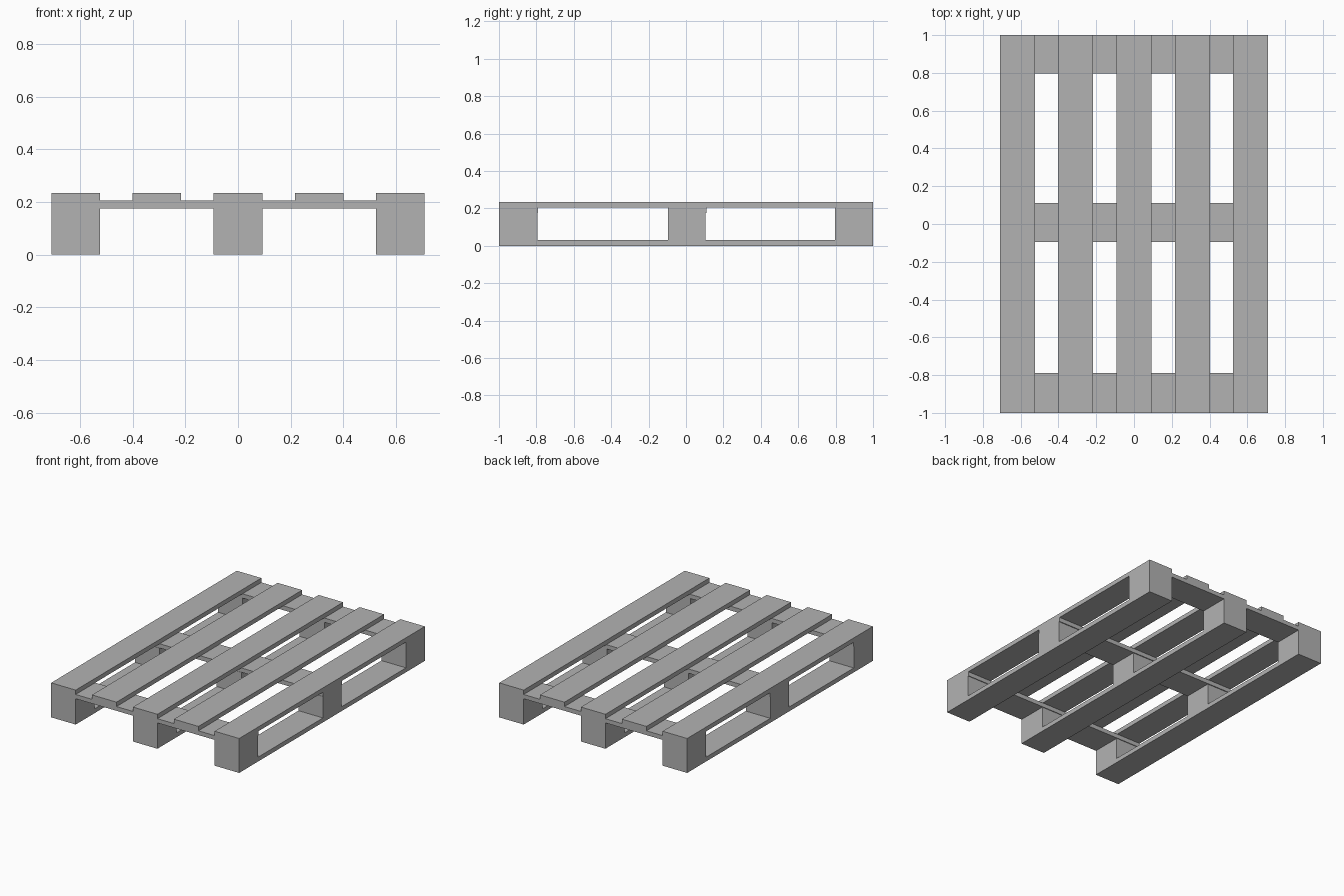
import bpy

cube = bpy.data.objects.get("Cube")
if cube:
    bpy.data.objects.remove(cube, do_unlink=True)

wood = bpy.data.materials.new("grey_wood")
wood.use_nodes = True
GREY = (0.45, 0.45, 0.45, 1)
wood.diffuse_color = GREY
wood.node_tree.nodes["Principled BSDF"].inputs["Base Color"].default_value = GREY


def box(name, x, y, z):
    """Box spanning the (low, high) range on each axis."""
    spans = (x, y, z)
    bpy.ops.mesh.primitive_cube_add(size=1, location=[(a + b) / 2 for a, b in spans])
    ob = bpy.context.object
    ob.name = name
    ob.scale = [b - a for a, b in spans]
    bpy.ops.object.transform_apply(location=False, rotation=False, scale=True)
    ob.data.materials.append(wood)
    return ob


HALF = 0.0925   # half width of the long boards
EDGE = 0.6165   # centre of the outer boards
LENGTH = (-1, 1)
RUNNERS = {"right": -EDGE, "middle": 0, "left": EDGE}
ROWS = {"front": (-1, -0.795), "centre": (-0.097, 0.104), "back": (0.797, 1)}
CROSS = {"front": (-1, -0.79), "centre": (-0.095, 0.11), "back": (0.797, 1)}

# Top deck of five long boards
for i, x in enumerate((-EDGE, -0.309, 0, 0.309, EDGE)):
    box(f"deck_board_{i + 1}", (x - HALF, x + HALF), LENGTH, (0.205, 0.235))

# Cross boards under the deck
for row, y in CROSS.items():
    box(f"cross_board_{row}", (-EDGE - HALF, EDGE + HALF), y, (0.176, 0.205))

# Bottom runners, each carrying three spacer blocks
for side, x in RUNNERS.items():
    width = (x - HALF, x + HALF)
    box(f"runner_{side}", width, LENGTH, (0, 0.03))
    for row, y in ROWS.items():
        box(f"block_{row}_{side}", width, y, (0.03, 0.176))
